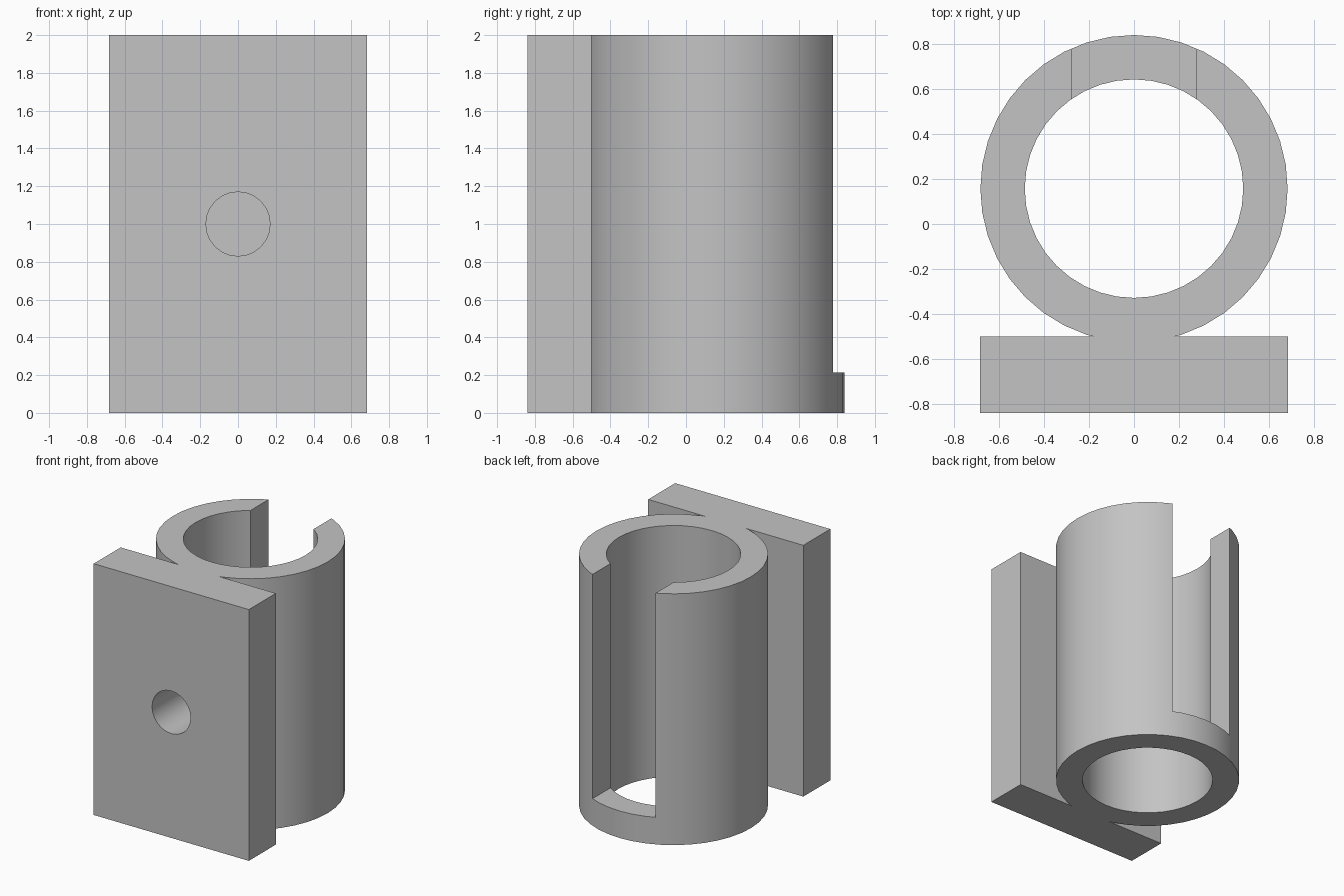
import bpy
import math

if "Cube" in bpy.data.objects:
    bpy.data.objects.remove(bpy.data.objects["Cube"], do_unlink=True)

HEIGHT = 2.0
TUBE_Y = 0.157        # tube axis
OUTER, INNER = 0.682, 0.485
FRONT, BACK = -0.839, -0.5   # mounting plate faces

grey = bpy.data.materials.new("plain grey")
grey.use_nodes = True
grey.diffuse_color = (0.55, 0.55, 0.55, 1)
grey.node_tree.nodes["Principled BSDF"].inputs["Base Color"].default_value = (0.55, 0.55, 0.55, 1)


def finish(name):
    obj = bpy.context.object
    obj.name = name
    obj.data.materials.append(grey)
    return obj


def box(name, low, high):
    bpy.ops.mesh.primitive_cube_add(size=1, location=[(a + b) / 2 for a, b in zip(low, high)])
    bpy.context.object.scale = [b - a for a, b in zip(low, high)]
    bpy.ops.object.transform_apply(location=True, rotation=True, scale=True)
    return finish(name)


def cylinder(name, radius, depth, location, sides, tilt=0.0):
    bpy.ops.mesh.primitive_cylinder_add(vertices=sides, radius=radius, depth=depth,
                                        location=location, rotation=(tilt, 0, 0))
    bpy.ops.object.transform_apply(location=True, rotation=True, scale=True)
    return finish(name)


def combine(target, tool, operation):
    bpy.context.view_layer.objects.active = target
    mod = target.modifiers.new(operation.lower(), "BOOLEAN")
    mod.operation, mod.object, mod.solver = operation, tool, "EXACT"
    bpy.ops.object.modifier_apply(modifier=mod.name)
    bpy.data.objects.remove(tool, do_unlink=True)


# Tube fused to the mounting plate
holder = cylinder("slotted_tube_holder", OUTER, HEIGHT, (0, TUBE_Y, HEIGHT / 2), 40)
plate = box("mounting_plate", (-0.683, FRONT, 0), (0.683, BACK, HEIGHT))
combine(holder, plate, "UNION")

# Bore through the full height
combine(holder, cylinder("bore", INNER, 3, (0, TUBE_Y, HEIGHT / 2), 40), "DIFFERENCE")

# Slot down the back, leaving a closed ring at the bottom
combine(holder, box("back_slot", (-0.278, TUBE_Y, 0.215), (0.278, 1.2, 2.5)), "DIFFERENCE")

# Blind screw hole in the plate front
hole = cylinder("screw_hole", 0.17, 0.84, (0, FRONT, HEIGHT / 2), 24, math.pi / 2)
combine(holder, hole, "DIFFERENCE")

# Smooth round walls, crisp edges
bpy.ops.object.select_all(action="DESELECT")
holder.select_set(True)
bpy.context.view_layer.objects.active = holder
bpy.ops.object.shade_smooth_by_angle(angle=math.radians(25))
